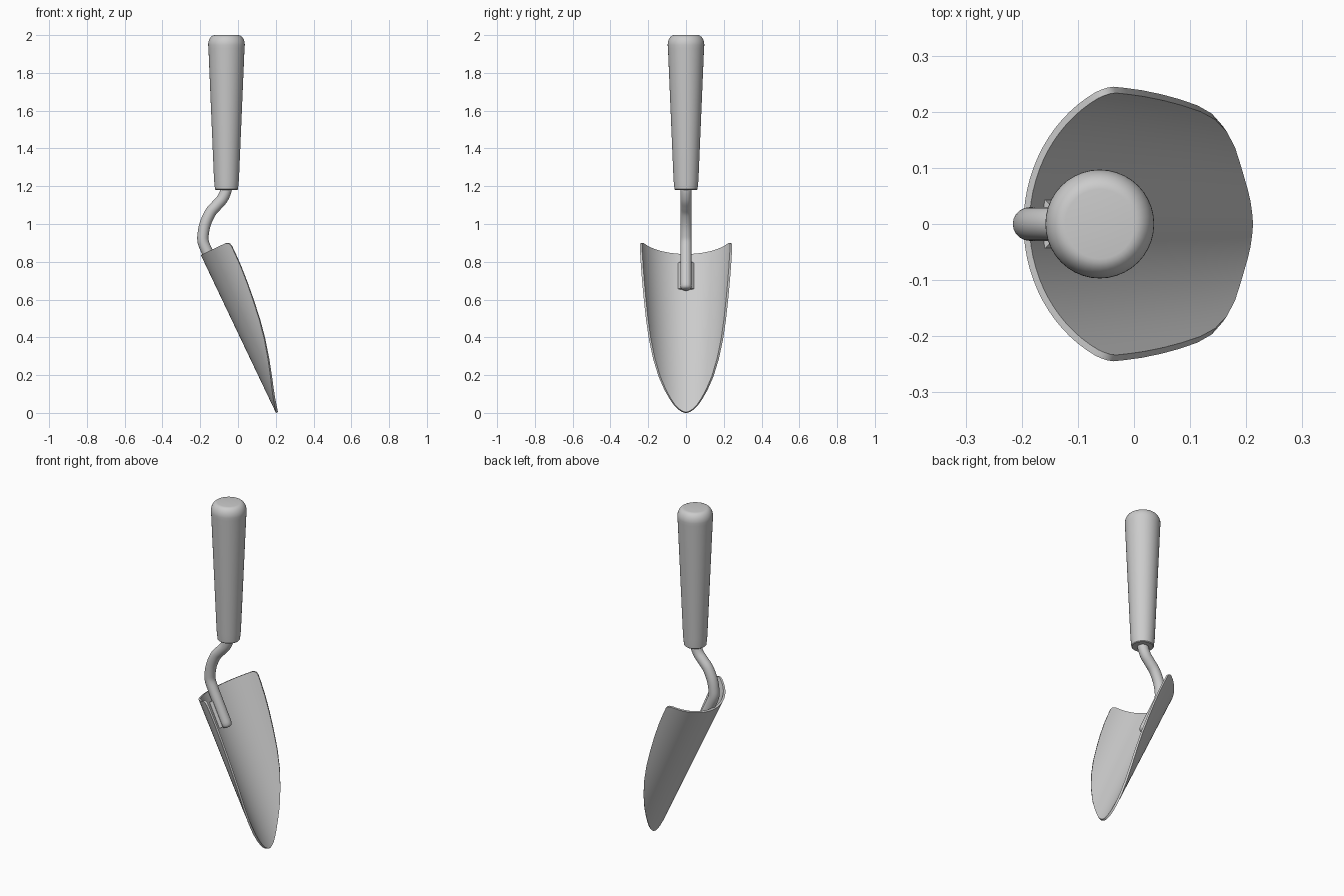
import bpy, bmesh, math
from mathutils import Vector

if "Cube" in bpy.data.objects:
    bpy.data.objects.remove(bpy.data.objects["Cube"])

# Blade frame: origin at heel, D runs to the tip, N points out of the hollow
P0 = Vector((-0.197, 0, 0.836))
TIP = Vector((0.201, 0, 0.0))
L = (TIP - P0).length
D = (TIP - P0).normalized()
N = Vector((-D.z, 0, D.x))
Y = Vector((0, 1, 0))


def on_blade(t, n, y=0):
    return P0 + D * t + N * n + Y * y


def finish(name, bm, angle=35):
    bmesh.ops.recalc_face_normals(bm, faces=bm.faces)
    me = bpy.data.meshes.new(name)
    bm.to_mesh(me)
    bm.free()
    ob = bpy.data.objects.new(name, me)
    bpy.context.collection.objects.link(ob)
    bpy.ops.object.select_all(action='DESELECT')
    ob.select_set(True)
    bpy.context.view_layer.objects.active = ob
    bpy.ops.object.shade_smooth_by_angle(angle=math.radians(angle))
    return ob


def skin(bm, rings, closed):
    for a, b in zip(rings, rings[1:]):
        n = len(a)
        for i in range(n if closed else n - 1):
            j = (i + 1) % n
            bm.faces.new((a[i], a[j], b[j], b[i]))


# Blade: tapering trough, each station is (distance fraction, rim depth)
stations = [(0, .142), (.004, .152), (.012, .161), (.028, .166), (.08, .166), (.16, .164),
            (.26, .157), (.36, .147), (.48, .132), (.59, .112), (.7, .085), (.8, .056),
            (.87, .034), (.92, .0195), (.955, .0105), (.98, .0045), (.994, .0012), (1, .00005)]
bm = bmesh.new()
inner, outer = [], []
for f, h in stations:
    R = 0.265 - 0.062 * f
    amax = math.acos(1 - h / R)
    rows = [[], []]
    for i in range(29):
        a = amax * (i / 14 - 1)
        for k, r in enumerate((R, R - 0.012)):
            rows[k].append(bm.verts.new(on_blade(f * L, R - r * math.cos(a), r * math.sin(a))))
    outer.append(rows[0])
    inner.append(rows[1])
skin(bm, [o + i[::-1] for o, i in zip(outer, inner)], True)
for o, i in ((outer[0], inner[0]), (outer[-1], inner[-1])):
    skin(bm, [o, i], False)
finish("blade", bm)

# Neck: bent rod laid into the blade
path = [Vector((x, 0, z)) for x, z in
        [(-.061, 1.22), (-.063, 1.18), (-.082, 1.135), (-.112, 1.1), (-.145, 1.062),
         (-.172, 1.005), (-.184, .95), (-.184, .905)]]
path += [on_blade(t, .038) for t in (0.0, .05, .12, .19)]
pts = []
for i in range(len(path) - 1):
    p = [path[max(0, min(len(path) - 1, i + k))] for k in (-1, 0, 1, 2)]
    for s in range(5):
        u = s / 5
        pts.append(.5 * (2 * p[1] + (p[2] - p[0]) * u + (2 * p[0] - 5 * p[1] + 4 * p[2] - p[3]) * u ** 2
                         + (3 * p[1] - p[0] - 3 * p[2] + p[3]) * u ** 3))
rod = [(p, .03) for p in pts] + [(on_blade(t, .038), r) for t, r in
                                 ((.19, .03), (.205, .029), (.214, .025), (.22, .017))]
bm = bmesh.new()
rings = []
for i, (p, r) in enumerate(rod):
    tan = (rod[min(i + 1, len(rod) - 1)][0] - rod[max(i - 1, 0)][0]).normalized()
    side = tan.cross(Y)
    rings.append([bm.verts.new(p + r * (Y * math.cos(a) + side * math.sin(a)))
                  for a in (k * math.tau / 20 for k in range(20))])
skin(bm, rings, True)
bm.faces.new(rings[0])
bm.faces.new(rings[-1])
finish("neck", bm, 50)

# Weld pad: low ridge joining neck and blade
section = [(-.043, .006), (-.043, .017), (-.03, .03), (.03, .03), (.043, .017), (.043, .006)]
bm = bmesh.new()
rings = [[bm.verts.new(on_blade(t, n, y)) for y, n in section] for t in (.055, .208)]
skin(bm, rings, True)
for r in rings:
    bm.faces.new(r)
finish("weld_pad", bm)

# Handle: tapered grip with a rounded top
profile = [(.057, 1.18), (.061, 1.184), (.066, 1.235), (.0955, 1.93)]
profile += [(.062 + .035 * math.cos(a), 1.948 + .052 * math.sin(a))
            for a in (k * math.pi / 16 for k in range(9))]
bm = bmesh.new()
rings = [[bm.verts.new((-.061 + r * math.cos(a), r * math.sin(a), z))
          for a in (k * math.tau / 40 for k in range(40))] for r, z in profile]
skin(bm, rings, True)
bm.faces.new(rings[0])
bm.faces.new(rings[-1])
finish("handle", bm)
